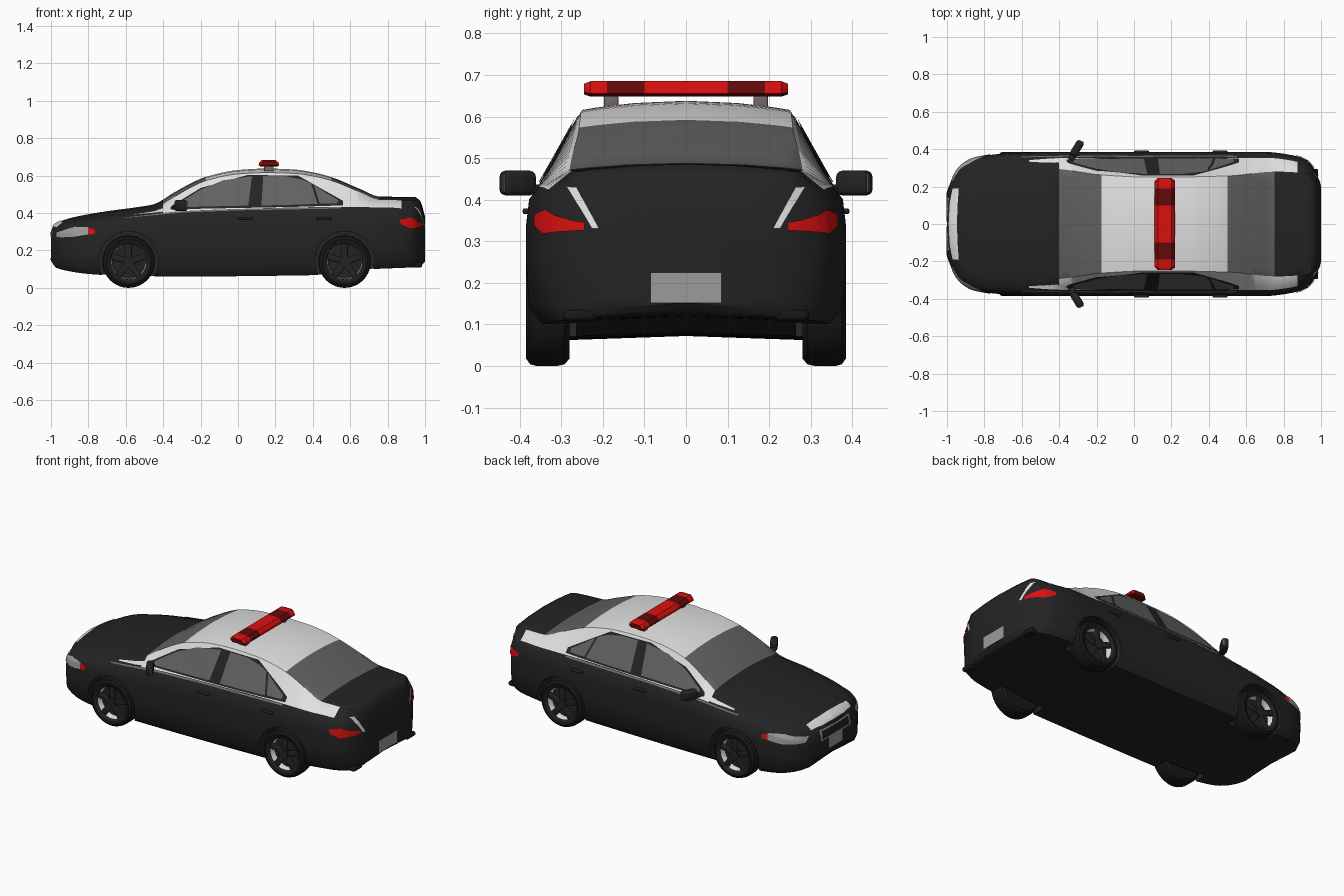
import bpy, bmesh
from math import sin, cos, pi, radians
from mathutils import Vector
from mathutils.bvhtree import BVHTree

if "Cube" in bpy.data.objects:
    bpy.data.objects.remove(bpy.data.objects["Cube"])


def material(name, r, g, b):
    m = bpy.data.materials.new(name)
    m.use_nodes = True
    m.diffuse_color = (r, g, b, 1)
    m.node_tree.nodes["Principled BSDF"].inputs["Base Color"].default_value = (r, g, b, 1)
    return m


black = material("black paint", .017, .017, .017)
white = material("white paint", .75, .75, .75)
glass = material("grey glass", .12, .12, .12)
red = material("red lens", .7, .005, .005)
dark_red = material("dark red lens", .13, .003, .003)
rubber = material("tyre rubber", .009, .009, .009)
lamp = material("lamp grey", .33, .33, .33)
trim = material("trim grey", .17, .14, .135)


def finish(name, bm, mats, angle=35):
    me = bpy.data.meshes.new(name)
    bm.to_mesh(me)
    bm.free()
    ob = bpy.data.objects.new(name, me)
    bpy.context.collection.objects.link(ob)
    for m in mats:
        me.materials.append(m)
    for o in bpy.context.selected_objects:
        o.select_set(False)
    ob.select_set(True)
    bpy.context.view_layer.objects.active = ob
    bpy.ops.object.shade_smooth_by_angle(angle=radians(angle))
    return ob


def loft(rings, rule):
    """Closed rings joined into a capped skin; rule(ring, column) gives the material."""
    bm = bmesh.new()
    vs = [[bm.verts.new(p) for p in ring] for ring in rings]
    n = len(rings[0])
    for i in range(len(vs) - 1):
        for j in range(n):
            k = (j + 1) % n
            f = bm.faces.new((vs[i][j], vs[i][k], vs[i + 1][k], vs[i + 1][j]))
            f.material_index = rule(i, j)
    bm.faces.new(vs[0]).material_index = rule(0, 0)
    bm.faces.new(vs[-1]).material_index = rule(len(vs) - 2, 0)
    bmesh.ops.recalc_face_normals(bm, faces=bm.faces)
    return bm


def box(name, loc, size, mat, rot=(0, 0, 0), bevel=0.0):
    bm = bmesh.new()
    bmesh.ops.create_cube(bm, size=1)
    bmesh.ops.scale(bm, vec=size, verts=bm.verts)
    if bevel:
        bmesh.ops.bevel(bm, geom=bm.edges[:], offset=bevel, segments=3, affect='EDGES', profile=.5)
    ob = finish(name, bm, [mat])
    ob.location, ob.rotation_euler = loc, rot
    return ob


def curve(keys):
    """Smooth curve through (x, value) keys that never overshoots."""
    d = [(b[1] - a[1]) / (b[0] - a[0]) for a, b in zip(keys, keys[1:])]
    t = [d[0]] + [2 * a * b / (a + b) if a * b > 0 else 0 for a, b in zip(d, d[1:])] + [d[-1]]

    def at(x):
        i = max(k for k in range(len(d)) if keys[k][0] <= x or k == 0)
        (x0, a), (x1, b) = keys[i], keys[i + 1]
        h = x1 - x0
        u = (x - x0) / h
        return (a * (1 + 2 * u) * (1 - u) ** 2 + h * t[i] * u * (1 - u) ** 2
                + b * u * u * (3 - 2 * u) + h * t[i + 1] * u * u * (u - 1))
    return at


# Body shell: key curves along the length
width = curve([(-1, .17), (-.97, .25), (-.93, .31), (-.85, .355), (-.7, .376), (-.5, .385),
               (.7, .385), (.85, .367), (.93, .335), (.97, .285), (1, .2)])
bottom = curve([(-1, .15), (-.97, .105), (-.74, .07), (-.42, .06), (.41, .068), (.72, .1), (.97, .113), (1, .14)])
belt = curve([(-1, .26), (-.93, .31), (-.85, .335), (-.7, .365), (-.45, .395), (-.3, .41),
              (0, .422), (.5, .432), (.8, .43), (.95, .41), (1, .345)])
edge_y = curve([(-1, .13), (-.97, .19), (-.93, .25), (-.85, .285), (-.6, .3), (-.42, .295), (-.17, .262),
                (.1, .25), (.5, .257), (.76, .28), (.93, .27), (.97, .235), (1, .16)])
crown = curve([(-1, .3), (-.985, .335), (-.93, .363), (-.85, .384), (-.7, .41), (-.55, .43), (-.45, .447),
               (-.35, .505), (-.25, .56), (-.17, .594), (0, .63), (.15, .638), (.3, .633), (.4, .618),
               (.5, .592), (.65, .53), (.76, .488), (.95, .486), (.975, .465), (1, .38)])
drop = curve([(-1, .03), (-.5, .025), (-.35, .024), (-.17, .02), (.15, .022), (.76, .016), (1, .02)])


def section(x):
    w, zb, zs, ye, zt, dz = (c(x) for c in (width, bottom, belt, edge_y, crown, drop))
    h = zs - zb
    half = [(0, zb + .012), (.9 * w, zb), (.985 * w, zb + .12 * h), (w, zb + .45 * h), (w, zb + .72 * h),
            (.98 * w, zb + .91 * h), (.92 * w, zs), (ye, zt - dz),
            (.85 * ye, zt - .72 * dz), (.5 * ye, zt - .25 * dz), (0, zt)]
    return [(x, y, z) for y, z in half] + [(x, -y, z) for y, z in half[-2:0:-1]]


stations = sorted([i * .025 for i in range(-40, 41)] + [-.9925, -.985, .985, .9925])


def paint(i, j):
    row = min(j, 19 - j)
    x = (stations[i] + stations[i + 1]) / 2
    if row == 6:
        return int(-.4 < x < .875)
    if row > 6:
        if -.175 < x < .5:
            return 1
        if -.4 < x < .75:
            return 2
    return 0


shell = loft([section(x) for x in stations], paint)
surface = BVHTree.FromBMesh(shell)
body = finish("body_shell", shell, [black, white, glass], 40)

# Wheel arches
AXLES = {"front": -.585, "rear": .57}
for x in AXLES.values():
    for s in (-1, 1):
        bpy.ops.mesh.primitive_cylinder_add(vertices=40, radius=.16, depth=.26,
                                            location=(x, s * .395, .142), rotation=(pi / 2, 0, 0))
        cutter = bpy.context.object
        cutter.hide_render = True
        mod = body.modifiers.new("arch", 'BOOLEAN')
        mod.operation, mod.solver, mod.object = 'DIFFERENCE', 'EXACT', cutter
        bpy.context.view_layer.objects.active = body
        bpy.ops.object.modifier_apply(modifier=mod.name)
        bpy.data.objects.remove(cutter)


def along(pts, u):
    f = u * (len(pts) - 1)
    i = min(int(f), len(pts) - 2)
    return Vector(pts[i]).lerp(Vector(pts[i + 1]), f - i)


def plate(name, low, high, direction, mat, lift=.004, nu=24, nv=8):
    """Thin panel between two outlines, dropped onto the body along a direction."""
    d = Vector(direction)
    bm = bmesh.new()
    grid = []
    for i in range(nu + 1):
        a, b = along(low, i / nu), along(high, i / nu)
        col = []
        for k in range(nv + 1):
            p = a.lerp(b, k / nv)
            loc, nor = surface.ray_cast(p, d)[:2]
            if loc is None:
                loc, nor = surface.find_nearest(p + d * .2)[:2]
            col.append(bm.verts.new(loc + nor * lift))
        grid.append(col)
    for i in range(nu):
        for k in range(nv):
            f = bm.faces.new((grid[i][k], grid[i + 1][k], grid[i + 1][k + 1], grid[i][k + 1]))
            f.normal_update()
            if f.normal.dot(d) > 0:
                f.normal_flip()
    return finish(name, bm, [mat])


# Side panels: name, lower outline, upper outline (x, z), colour, lift
SIDE = [
    ("window_surround", [(-.37, .418), (-.2, .422), (.05, .427), (.3, .432), (.56, .44)],
     [(-.35, .44), (-.2, .533), (.05, .602), (.32, .6), (.56, .465)], black, .002),
    ("front_window", [(-.33, .427), (-.2, .431), (-.08, .434), (.055, .437)],
     [(-.32, .447), (-.2, .522), (-.08, .572), (.075, .594)], glass, .006),
    ("rear_window", [(.125, .438), (.25, .44), (.34, .443), (.425, .445)],
     [(.135, .596), (.25, .595), (.34, .577), (.39, .556)], glass, .006),
    ("quarter_window", [(.437, .447), (.48, .448), (.53, .449)],
     [(.405, .547), (.47, .505), (.535, .466)], glass, .006),
    ("belt_strip", [(-.6, .372), (-.3, .4), (0, .412), (.55, .422)],
     [(-.6, .378), (-.3, .408), (0, .42), (.55, .43)], trim, .004),
    ("fender_stripe", [(-.56, .388), (-.45, .398), (-.36, .41)],
     [(-.56, .391), (-.45, .408), (-.36, .435)], white, .004),
    ("headlight", [(-.97, .268), (-.88, .272), (-.8, .285)], [(-.97, .295), (-.88, .324), (-.8, .322)], lamp, .005),
    ("side_marker", [(-.8, .285), (-.765, .29)], [(-.8, .322), (-.765, .31)], red, .005),
    ("tail_light", [(.87, .34), (.92, .318), (.985, .326)], [(.86, .362), (.92, .376), (.985, .345)], red, .005),
]
for s, side in ((1, "left"), (-1, "right")):
    for name, low, high, mat, lift in SIDE:
        plate(f"{side}_{name}", [(x, s * .6, z) for x, z in low], [(x, s * .6, z) for x, z in high],
              (0, -s, 0), mat, lift)
    # White seam beside the boot lid
    plate(f"{side}_boot_seam", [(1.2, s * .285, .43), (1.2, s * .225, .33)],
          [(1.2, s * .262, .43), (1.2, s * .208, .33)], (-1, 0, 0), white)
    # Door handles, exhausts, mirrors
    for x in (.04, .46):
        box(f"{side}_door_handle", (x, s * .385, .372), (.08, .016, .014), black, bevel=.005)
    box(f"{side}_exhaust", (.955, s * .255, .122), (.06, .08, .026), rubber, bevel=.01)
    box(f"{side}_mirror_arm", (-.325, s * .37, .428), (.035, .06, .018), black, (0, 0, -s * .4), .006)
    box(f"{side}_mirror", (-.305, s * .405, .44), (.042, .09, .06), black, (0, 0, -s * .55), .015)
    box(f"{side}_mirror_glass", (-.288, s * .415, .44), (.006, .06, .044), glass, (0, 0, -s * .55))


def end_plate(name, x, y, z0, z1, mat, lift=.004):
    plate(name, [(x, -y, z0), (x, y, z0)], [(x, -y, z1), (x, y, z1)], (-1 if x > 0 else 1, 0, 0), mat, lift)


# Nose and tail details
end_plate("rear_number_plate", 1.2, .085, .152, .225, lamp)
end_plate("grille_frame", -1.2, .14, .24, .305, lamp, .001)
end_plate("grille", -1.2, .125, .248, .297, black, .002)
end_plate("front_number_plate", -1.2, .065, .175, .243, lamp, .003)
end_plate("lower_intake", -1.2, .2, .125, .16, rubber, .002)
plate("nose_band", [(-.967, -.19, 1), (-.985, -.1, 1), (-.99, 0, 1), (-.985, .1, 1), (-.967, .19, 1)],
      [(-.935, -.19, 1), (-.942, -.1, 1), (-.945, 0, 1), (-.942, .1, 1), (-.935, .19, 1)], (0, 0, -1), white)

# Wheels: lathed tyre and rim, with five spokes
PROFILE = [(.001, .01), (.09, 0), (.122, 0), (.136, .012), (.14, .03), (.14, .08), (.136, .095),
           (.122, .105), (.106, .102), (.1, .099), (.094, .09), (.09, .055), (.001, .05)]
for end, x in AXLES.items():
    for s, side in ((1, "left"), (-1, "right")):
        rings = [[(x + r * cos(a * pi / 20), s * (.28 + t), .14 + r * sin(a * pi / 20)) for a in range(40)]
                 for r, t in PROFILE]
        name = f"{end}_{side}"
        finish(name + "_tyre", loft(rings, lambda i, j: 1 if i == 10 else 2 if i in (8, 9, 11) else 0),
               [rubber, white, black])
        for k in range(5):
            a = k * 2 * pi / 5 + pi / 2
            box(name + "_spoke", (x + .055 * cos(a), s * .366, .14 + .055 * sin(a)),
                (.09, .016, .034), black, (0, -a, 0), .005)
        bpy.ops.mesh.primitive_cylinder_add(vertices=20, radius=.028, depth=.024,
                                            location=(x, s * .367, .14), rotation=(pi / 2, 0, 0))
        bpy.context.object.name = name + "_hub"
        bpy.context.object.data.materials.append(black)

# Roof light bar with lens bands and feet
CX = .165
bands = [(-.245, .7), (-.23, 1), (-.19, 1), (-.1, 1), (.1, 1), (.19, 1), (.23, 1), (.245, .7)]
outline = [(-.045, .648), (-.055, .656), (-.052, .67), (-.036, .685), (.036, .685), (.052, .67), (.055, .656), (.045, .648)]
bar = [[(CX + px * k, y, .665 + (pz - .665) * k) for px, pz in outline] for y, k in bands]
finish("light_bar", loft(bar, lambda i, j: int(i in (2, 4) or j in (0, 6, 7))), [red, dark_red], 25)
for s in (-1, 1):
    box("light_bar_foot", (CX, s * .18, .636), (.05, .035, .03), trim, bevel=.006)
